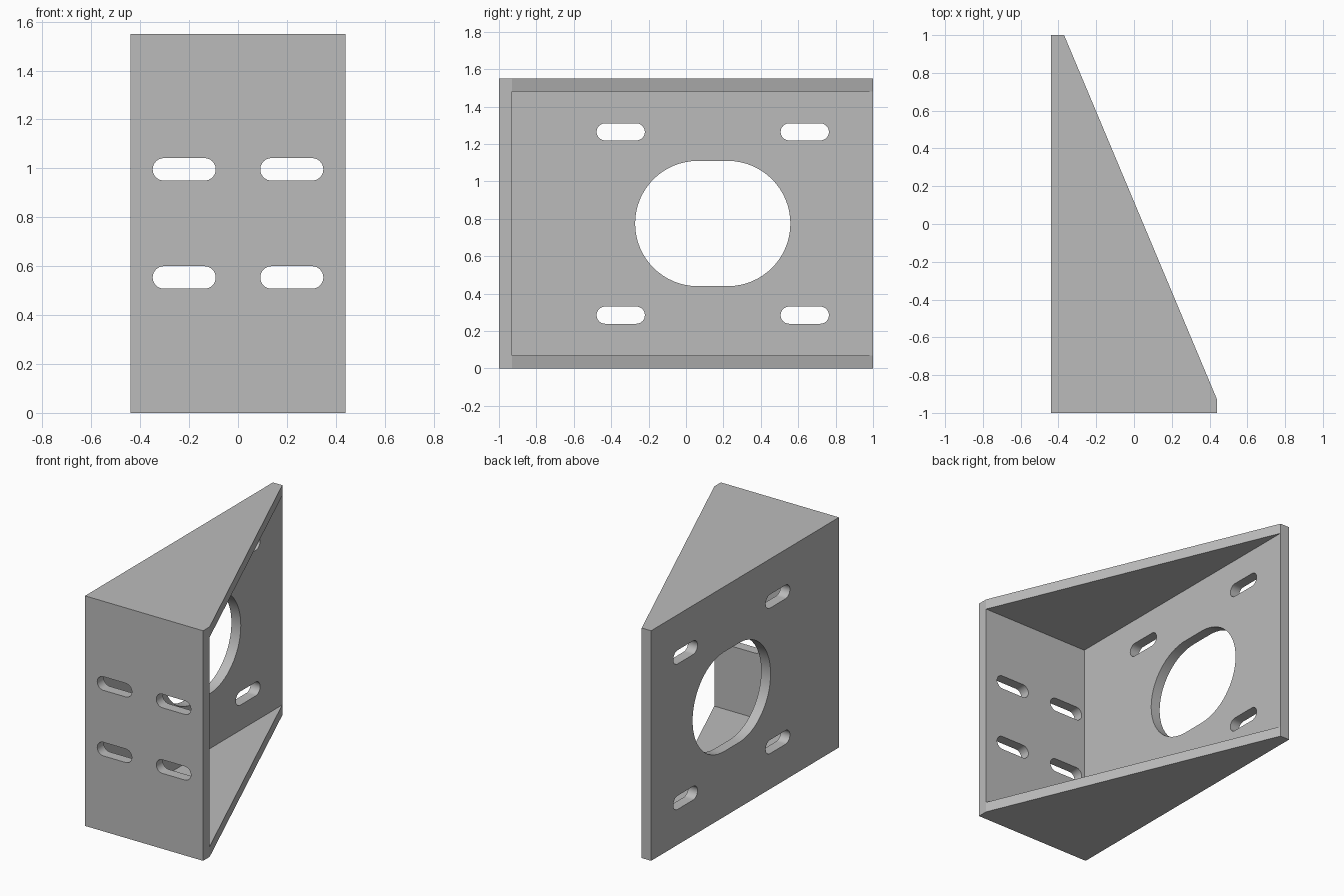
import bpy, bmesh, math
from mathutils import Vector

cube = bpy.data.objects.get("Cube")
if cube:
    bpy.data.objects.remove(cube, do_unlink=True)

T = 0.07                      # sheet thickness
X, Y, H = 0.44, 1.0, 1.55     # half width, half depth, height

grey = bpy.data.materials.new("plain grey")
grey.use_nodes = True
colour = (0.5, 0.5, 0.5, 1)
grey.diffuse_color = colour
grey.node_tree.nodes["Principled BSDF"].inputs["Base Color"].default_value = colour


def prism(name, points, direction):
    """Extrude a closed outline along a direction."""
    bm = bmesh.new()
    face = bm.faces.new([bm.verts.new(p) for p in points])
    result = bmesh.ops.extrude_face_region(bm, geom=[face])
    verts = [g for g in result["geom"] if isinstance(g, bmesh.types.BMVert)]
    bmesh.ops.translate(bm, verts=verts, vec=Vector(direction))
    bmesh.ops.recalc_face_normals(bm, faces=bm.faces)
    mesh = bpy.data.meshes.new(name)
    bm.to_mesh(mesh)
    bm.free()
    mesh.materials.append(grey)
    obj = bpy.data.objects.new(name, mesh)
    bpy.context.collection.objects.link(obj)
    return obj


def slot(u, v, reach, radius, steps):
    """Outline of a horizontal slot with round ends."""
    points = []
    for side, start in ((1, -math.pi / 2), (-1, math.pi / 2)):
        for i in range(steps + 1):
            a = start + math.pi * i / steps
            points.append((u + side * reach + radius * math.cos(a),
                           v + radius * math.sin(a)))
    return points


def side_cutter(name, u, v, reach, radius, steps=16):
    outline = slot(u, v, reach, radius, steps)
    return prism(name, [(-X - T, y, z) for y, z in outline], (3 * T, 0, 0))


def front_cutter(name, u, v, reach, radius, steps=16):
    outline = slot(u, v, reach, radius, steps)
    return prism(name, [(x, -Y - T, z) for x, z in outline], (0, 3 * T, 0))


# Wedge-shaped bracket body
outline = [(-X, -Y), (X, -Y), (X, T - Y), (T - X, Y), (-X, Y)]
bracket = prism("bracket", [(x, y, 0) for x, y in outline], (0, 0, H))

# Hollow between the two triangular gussets
hollow = [(T - X, T - Y), (2 * X, T - Y), (2 * X, 2 * Y), (T - X, 2 * Y)]
cutters = [prism("hollow_cutter", [(x, y, T) for x, y in hollow], (0, 0, H - 2 * T))]

# Large opening and mounting slots in the side plate
mid_y, mid_z = 0.143, H / 2
cutters.append(side_cutter("opening_cutter", mid_y, mid_z, 0.08, 0.335, 32))
for sy in (-1, 1):
    for sz in (-1, 1):
        cutters.append(side_cutter("side_slot_cutter", mid_y + sy * 0.492,
                                   mid_z + sz * 0.49, 0.083, 0.046))

# Mounting slots in the front plate
for sx in (-1, 1):
    for sz in (-1, 1):
        cutters.append(front_cutter("front_slot_cutter", sx * 0.22,
                                    mid_z + sz * 0.221, 0.083, 0.046))

# Cut everything, then bake the result
for cutter in cutters:
    mod = bracket.modifiers.new(cutter.name, "BOOLEAN")
    mod.operation = "DIFFERENCE"
    mod.solver = "EXACT"
    mod.object = cutter
    cutter.hide_render = True

bpy.context.view_layer.update()
depsgraph = bpy.context.evaluated_depsgraph_get()
baked = bpy.data.meshes.new_from_object(bracket.evaluated_get(depsgraph))
bracket.modifiers.clear()
bracket.data = baked
for cutter in cutters:
    bpy.data.objects.remove(cutter, do_unlink=True)

# Smooth the round hole walls, keep sheet edges crisp
bpy.ops.object.select_all(action="DESELECT")
bracket.select_set(True)
bpy.context.view_layer.objects.active = bracket
bpy.ops.object.shade_smooth_by_angle(angle=math.radians(20))
